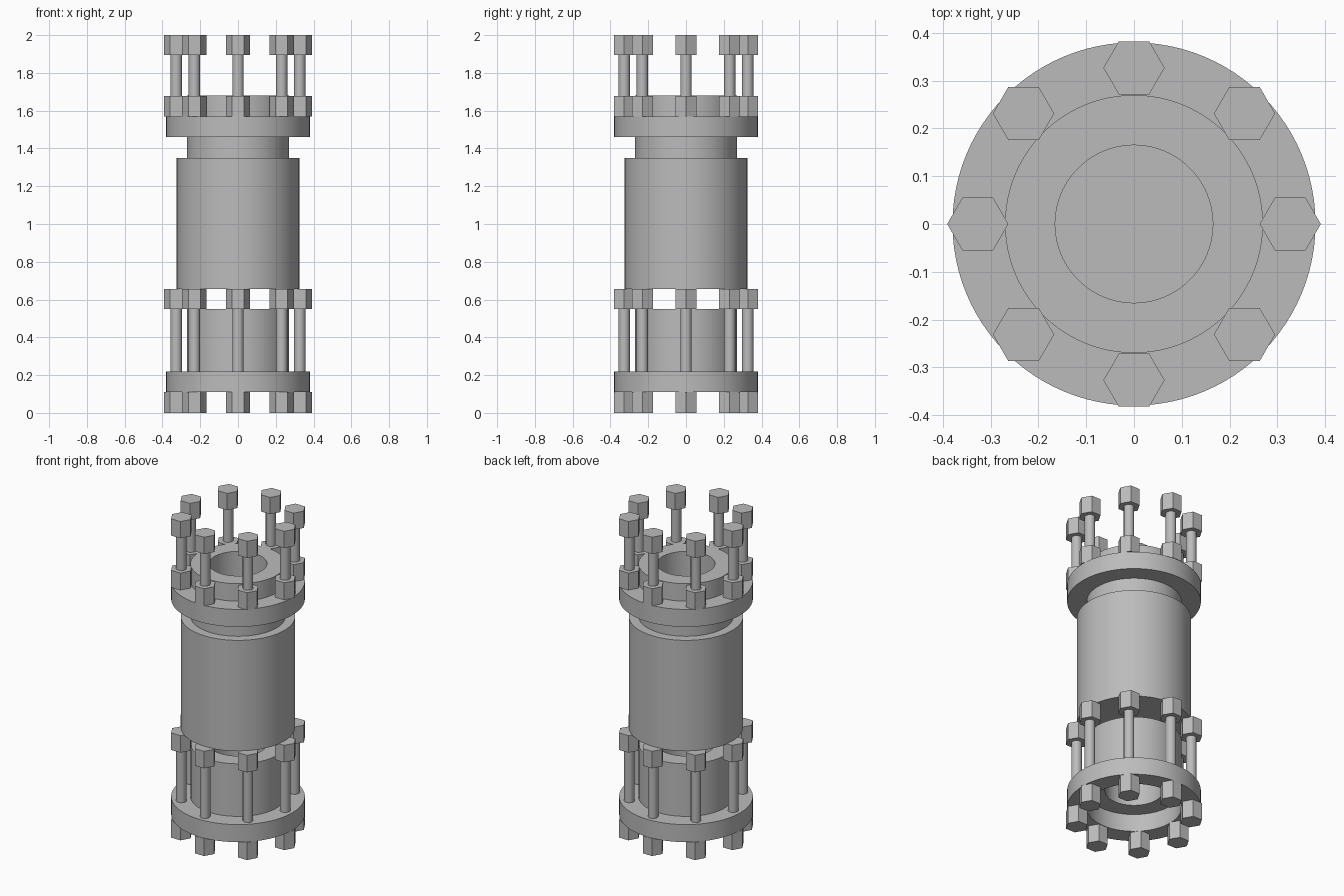
import bpy, bmesh, math

cube = bpy.data.objects.get("Cube")
if cube:
    bpy.data.objects.remove(cube, do_unlink=True)

# One plain grey for everything
grey = bpy.data.materials.new("steel grey")
grey.use_nodes = True
colour = (0.5, 0.5, 0.5, 1)
grey.diffuse_color = colour
grey.node_tree.nodes["Principled BSDF"].inputs["Base Color"].default_value = colour

SEGMENTS = 96
BORE, TUBE, BODY, FLANGE = 0.165, 0.27, 0.325, 0.38
THICK = 0.11
BOLT_CIRCLE, HEX, ROD = 0.327, 0.064, 0.03


def finish(name, bm, smooth=True):
    bmesh.ops.recalc_face_normals(bm, faces=bm.faces)
    mesh = bpy.data.meshes.new(name)
    bm.to_mesh(mesh)
    bm.free()
    mesh.materials.append(grey)
    obj = bpy.data.objects.new(name, mesh)
    bpy.context.collection.objects.link(obj)
    if smooth:
        bpy.ops.object.select_all(action="DESELECT")
        obj.select_set(True)
        bpy.context.view_layer.objects.active = obj
        bpy.ops.object.shade_smooth_by_angle(angle=math.radians(30))
    return obj


def prism(name, radius, z0, z1, sides, x=0, y=0):
    bm = bmesh.new()
    bmesh.ops.create_cone(bm, cap_ends=True, segments=sides, radius1=radius,
                          radius2=radius, depth=z1 - z0)
    # Put a corner on the x axis
    corner = max(bm.verts, key=lambda v: v.co.x).co
    turn = -math.atan2(corner.y, corner.x)
    for v in bm.verts:
        a = math.atan2(v.co.y, v.co.x) + turn
        v.co = (x + radius * math.cos(a), y + radius * math.sin(a),
                v.co.z + (z0 + z1) / 2)
    return finish(name, bm, sides > 6)


def ring(name, inner, outer, z0, z1):
    bm = bmesh.new()
    profile = [(inner, z0), (outer, z0), (outer, z1), (inner, z1)]
    loops = []
    for i in range(SEGMENTS):
        a = math.tau * i / SEGMENTS
        loops.append([bm.verts.new((r * math.cos(a), r * math.sin(a), z))
                      for r, z in profile])
    for i, a in enumerate(loops):
        b = loops[(i + 1) % SEGMENTS]
        for j in range(4):
            k = (j + 1) % 4
            bm.faces.new((a[j], b[j], b[k], a[k]))
    return finish(name, bm)


# Main body, and the pipe and flange at each end
prism("main_body", BODY, 0.655, 1.35, SEGMENTS)
ring("lower_pipe", BORE, TUBE, 0.22, 0.55)
ring("lower_flange", TUBE, FLANGE, THICK, 0.22)
ring("upper_pipe", BORE, TUBE, 1.35, 1.68)
ring("upper_flange", TUBE, FLANGE, 1.46, 1.57)

# Eight bolts around each flange
for i in range(8):
    a = math.tau * i / 8
    x, y = BOLT_CIRCLE * math.cos(a), BOLT_CIRCLE * math.sin(a)
    for end, rod, head, nut in (("lower", THICK, 0, 0.55),
                                ("upper", 1.46, 1.895, 1.57)):
        prism(f"{end}_bolt_rod_{i + 1}", ROD, rod, rod + 0.44, 24, x, y)
        prism(f"{end}_bolt_head_{i + 1}", HEX, head, head + 0.105 + (head == 0) * 0.005, 6, x, y)
        prism(f"{end}_nut_{i + 1}", HEX, nut, nut + 0.107, 6, x, y)
